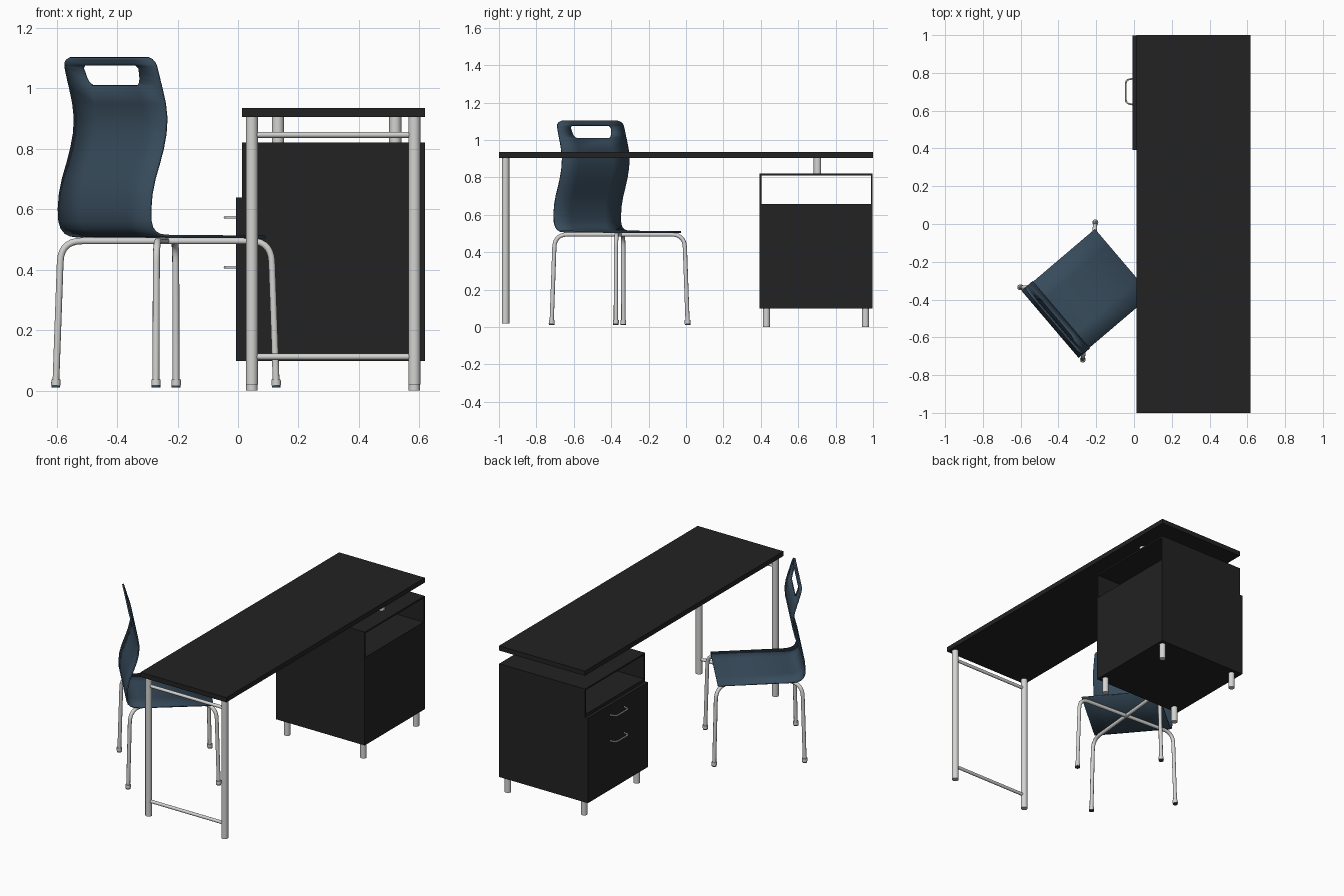
import bpy, bmesh, math
from mathutils import Vector

if "Cube" in bpy.data.objects:
    bpy.data.objects.remove(bpy.data.objects["Cube"])


def material(name, rgb):
    m = bpy.data.materials.new(name)
    m.diffuse_color = (*rgb, 1)
    m.use_nodes = True
    m.node_tree.nodes["Principled BSDF"].inputs["Base Color"].default_value = m.diffuse_color
    return m


BLACK = material("black laminate", (0.016, 0.016, 0.016))
METAL = material("light grey metal", (0.65, 0.65, 0.64))
BLUE = material("navy plastic", (0.038, 0.07, 0.105))


def add_object(name, mesh, mat):
    ob = bpy.data.objects.new(name, mesh)
    bpy.context.collection.objects.link(ob)
    mesh.materials.clear()
    mesh.materials.append(mat)
    return ob


def shade(ob, angle=40):
    bpy.ops.object.select_all(action='DESELECT')
    ob.select_set(True)
    bpy.context.view_layer.objects.active = ob
    bpy.ops.object.shade_smooth_by_angle(angle=math.radians(angle))


def box(name, x, y, z, mat=BLACK):
    bm = bmesh.new()
    bmesh.ops.create_cube(bm, size=1)
    for v in bm.verts:
        v.co = [(r[0] + r[1]) / 2 + c * (r[1] - r[0]) for r, c in zip((x, y, z), v.co)]
    me = bpy.data.meshes.new(name)
    bm.to_mesh(me)
    bm.free()
    return add_object(name, me, mat)


def rod(name, a, b, r, mat=METAL):
    a, b = Vector(a), Vector(b)
    bm = bmesh.new()
    bmesh.ops.create_cone(bm, cap_ends=True, segments=24, radius1=r, radius2=r, depth=(b - a).length)
    me = bpy.data.meshes.new(name)
    bm.to_mesh(me)
    bm.free()
    ob = add_object(name, me, mat)
    ob.location = (a + b) / 2
    ob.rotation_euler = (b - a).to_track_quat('Z', 'Y').to_euler()
    shade(ob)
    return ob


def rounded(points, radius, steps=7):
    """Round the inner corners of an open path."""
    p = [Vector(q) for q in points]
    out = [p[0]]
    for a, c, b in zip(p, p[1:], p[2:]):
        s = c + (a - c).normalized() * radius
        e = c + (b - c).normalized() * radius
        for i in range(steps + 1):
            t = i / steps
            out.append(s * (1 - t) ** 2 + c * 2 * t * (1 - t) + e * t * t)
    return out + [p[-1]]


def tube(name, path, r, mat=METAL):
    cu = bpy.data.curves.new(name, 'CURVE')
    cu.dimensions = '3D'
    cu.bevel_depth = r
    cu.bevel_resolution = 3
    cu.use_fill_caps = True
    sp = cu.splines.new('POLY')
    sp.points.add(len(path) - 1)
    for pt, co in zip(sp.points, path):
        pt.co = (*co, 1)
    tmp = bpy.data.objects.new(name + "_path", cu)
    bpy.context.collection.objects.link(tmp)
    me = bpy.data.meshes.new_from_object(tmp.evaluated_get(bpy.context.evaluated_depsgraph_get()))
    bpy.data.objects.remove(tmp)
    ob = add_object(name, me, mat)
    shade(ob)
    return ob


# Desk top and leg frame
X0, X1 = 0.013, 0.618
LEGS = (0.046, 0.583)
box("desk_top", (X0, X1), (-1, 1), (0.905, 0.935))
for x in LEGS:
    rod("desk_leg", (x, -0.965, 0.02), (x, -0.965, 0.905), 0.02)
for z in (0.846, 0.112):
    rod("desk_crossbar", (LEGS[0], -0.965, z), (LEGS[1], -0.965, z), 0.01)

# Cabinet: closed lower body, open shelf through the top
Y0, Y1 = 0.393, 0.998
box("cabinet_body", (X0, X1), (Y0 + 0.01, Y1 - 0.01), (0.098, 0.657))
for y in (Y0, Y1 - 0.01):
    box("cabinet_side", (X0, X1), (y, y + 0.01), (0.098, 0.81))
box("cabinet_top", (X0, X1), (Y0, Y1), (0.81, 0.82))
box("drawer_front", (-0.007, X0), (Y0, Y1), (0.098, 0.638))
for x in LEGS:
    for y in (0.43, 0.96):
        rod("cabinet_foot", (x, y, 0), (x, y, 0.1), 0.019)
for x in (0.132, 0.52):
    rod("desk_support_post", (x, 0.703, 0.82), (x, 0.703, 0.905), 0.02)
for z in (0.573, 0.408):
    tube("drawer_handle", rounded([(-0.005, 0.632, z), (-0.043, 0.64, z),
                                   (-0.043, 0.762, z), (-0.005, 0.77, z)], 0.018), 0.0045)

# Chair frame: two bent tubes crossing under the seat
C = Vector((-0.238, -0.355, 0))
for end in ((0.3645, -0.02), (0.0335, 0.365)):
    d = Vector((*end, 0))
    n = d.normalized()

    def at(s, r, z):
        return C + n * (s * r) + Vector((0, 0, z))
    path = [at(-1, 0.365, 0.02), at(-1, 0.348, 0.495), at(1, 0.348, 0.495), at(1, 0.365, 0.02)]
    tube("chair_leg_tube", rounded(path, 0.07), 0.0115)
    for s in (-1, 1):
        rod("chair_foot", at(s, 0.365, 0.018), at(s, 0.3643, 0.037), 0.0155)
        rod("chair_foot_pad", at(s, 0.365, 0.011), at(s, 0.365, 0.018), 0.0145, BLUE)

# Chair shell: one bent sheet, rows are (depth, height, half width, hole half width)
rows = [(0.237, 0.508, 0.23, 0.12), (-0.19, 0.511, 0.23, 0.12), (-0.22, 0.514, 0.23, 0.12),
        (-0.242, 0.523, 0.231, 0.12), (-0.257, 0.538, 0.232, 0.12), (-0.265, 0.56, 0.233, 0.12),
        (-0.267, 0.60, 0.234, 0.12), (-0.262, 0.65, 0.234, 0.12), (-0.249, 0.70, 0.234, 0.12),
        (-0.230, 0.75, 0.234, 0.12), (-0.213, 0.80, 0.234, 0.12), (-0.201, 0.85, 0.234, 0.12),
        (-0.197, 0.90, 0.234, 0.12), (-0.204, 0.95, 0.234, 0.12), (-0.221, 1.01, 0.233, 0.118),
        (-0.225, 1.02, 0.233, 0.132), (-0.229, 1.035, 0.233, 0.138), (-0.238, 1.065, 0.232, 0.144),
        (-0.241, 1.076, 0.231, 0.132), (-0.244, 1.085, 0.227, 0.13), (-0.247, 1.095, 0.217, 0.13),
        (-0.249, 1.102, 0.198, 0.13)]
bm = bmesh.new()
grid = [[bm.verts.new((u, v, z)) for v in (-w, -h, h, w)] for u, z, w, h in rows]
for i in range(len(rows) - 1):
    for j in range(3):
        if j == 1 and 1.0 < rows[i][1] < 1.07:
            continue  # hand hole
        bm.faces.new((grid[i][j], grid[i + 1][j], grid[i + 1][j + 1], grid[i][j + 1]))
bmesh.ops.recalc_face_normals(bm, faces=bm.faces)
me = bpy.data.meshes.new("chair_shell")
bm.to_mesh(me)
bm.free()
shell = add_object("chair_shell", me, BLUE)
shell.location = C
shell.rotation_euler = (0, 0, math.radians(40.4))
shade(shell)
sol = shell.modifiers.new("thickness", 'SOLIDIFY')
sol.thickness = 0.009
sol.offset = 0
